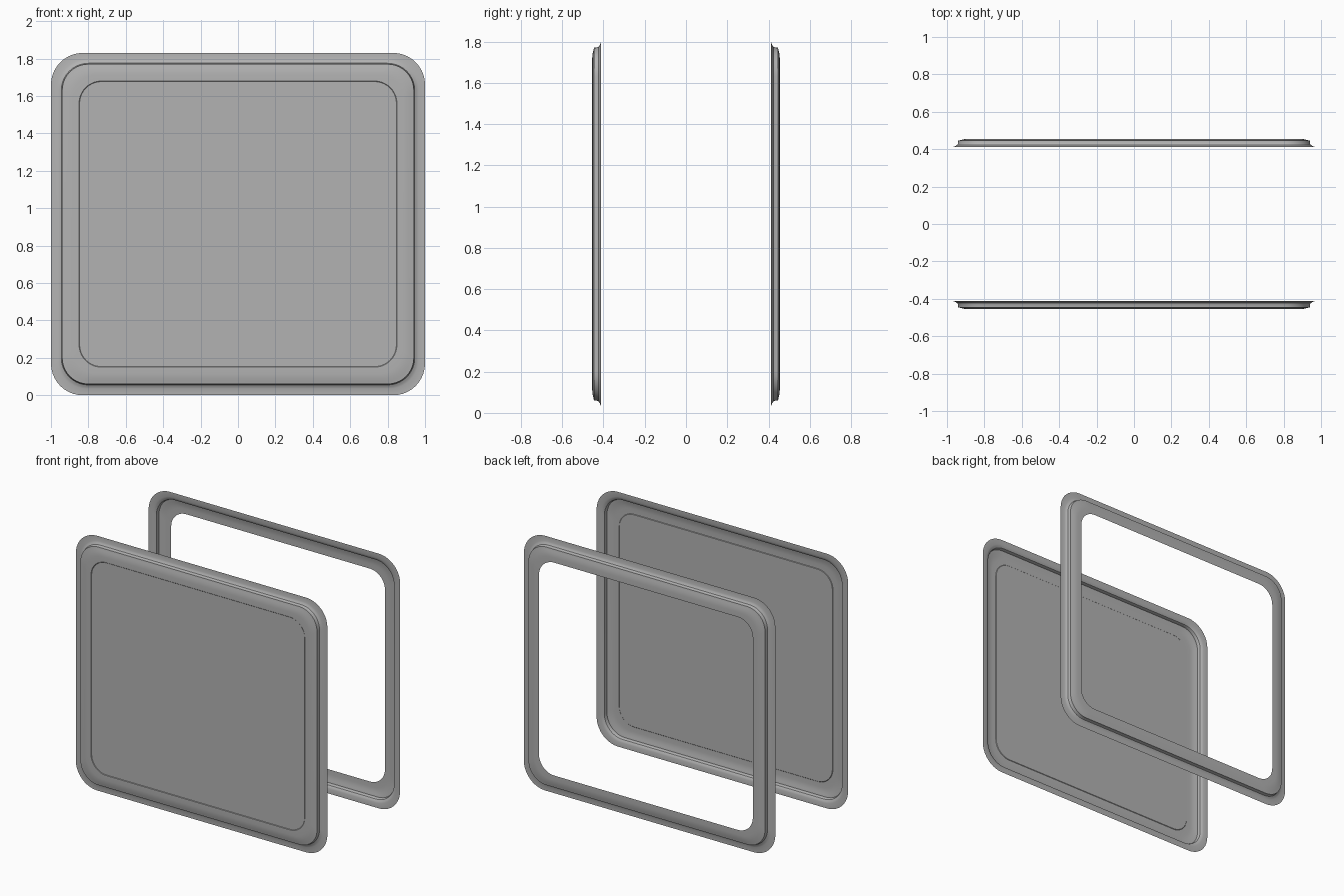
import bpy
import bmesh
from math import sin, cos, pi

cube = bpy.data.objects.get("Cube")
if cube:
    bpy.data.objects.remove(cube, do_unlink=True)

WIDTH, HEIGHT = 2.0, 1.83
ARC_STEPS = 10

grey = bpy.data.materials.new("plain grey")
grey.use_nodes = True
colour = (0.45, 0.45, 0.45, 1)
grey.diffuse_color = colour
grey.node_tree.nodes["Principled BSDF"].inputs["Base Color"].default_value = colour


def rounded_loop(bm, inset, radius, y):
    """Ring of vertices around a rounded rectangle standing in the xz plane."""
    cx = WIDTH / 2 - inset - radius
    cz = HEIGHT / 2 - inset - radius
    verts = []
    for quarter, (sx, sz) in enumerate([(1, 1), (-1, 1), (-1, -1), (1, -1)]):
        for i in range(ARC_STEPS + 1):
            a = (quarter + i / ARC_STEPS) * pi / 2
            verts.append(bm.verts.new((sx * cx + radius * cos(a), y,
                                       HEIGHT / 2 + sz * cz + radius * sin(a))))
    return verts


def pressed_sheet(name, profile, side, filled=False):
    """Sweep (inset, corner radius, depth) steps around a panel; side is -1 for front."""
    bm = bmesh.new()
    loops = [rounded_loop(bm, inset, r, side * depth) for inset, r, depth in profile]
    for outer, inner in zip(loops, loops[1:]):
        n = len(outer)
        for i in range(n):
            j = (i + 1) % n
            quad = [outer[i], outer[j], inner[j], inner[i]]
            bm.faces.new(quad if side > 0 else quad[::-1])
    if filled:
        bm.faces.new(loops[-1] if side > 0 else loops[-1][::-1])
    # Point every face outward, away from the gap between the panels
    bm.normal_update()
    flipped = [f for f in bm.faces if f.normal.y * side < -0.001]
    bmesh.ops.reverse_faces(bm, faces=flipped)
    mesh = bpy.data.meshes.new(name)
    bm.to_mesh(mesh)
    bm.free()
    mesh.materials.append(grey)
    obj = bpy.data.objects.new(name, mesh)
    bpy.context.collection.objects.link(obj)
    bpy.ops.object.select_all(action='DESELECT')
    obj.select_set(True)
    bpy.context.view_layer.objects.active = obj
    bpy.ops.object.shade_smooth_by_angle(angle=pi / 6)
    return obj


# Flat flange, flared foot, upright wall and rounded shoulder to the face
rim_profile = [
    (0.0, 0.17, 0.413), (0.035, 0.155, 0.413),
    (0.045, 0.15, 0.417), (0.055, 0.145, 0.423), (0.059, 0.14, 0.432),
    (0.060, 0.14, 0.446), (0.075, 0.14, 0.449), (0.09, 0.135, 0.453),
    (0.115, 0.13, 0.455), (0.15, 0.12, 0.455),
]
# Infill sheet with a fine shadow step at its edge
pane_profile = [(0.15, 0.12, 0.455), (0.153, 0.118, 0.452)]

pressed_sheet("front_rim", rim_profile, -1)
pressed_sheet("front_pane", pane_profile, -1, filled=True)
pressed_sheet("back_frame", rim_profile, 1)
